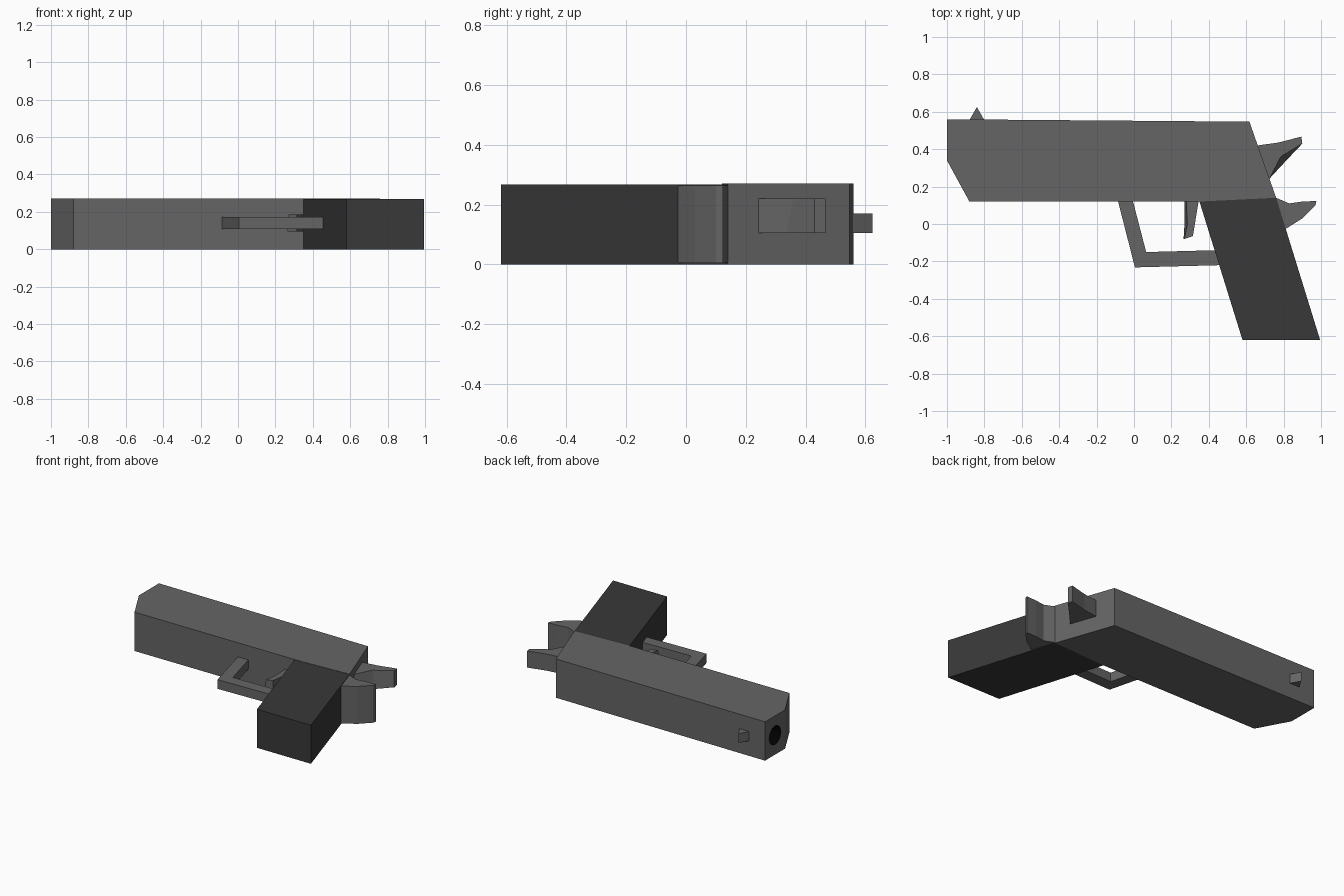
import bpy, bmesh
from math import radians

if "Cube" in bpy.data.objects:
    bpy.data.objects.remove(bpy.data.objects["Cube"])


def material(name, v):
    m = bpy.data.materials.new(name)
    m.diffuse_color = (v, v, v, 1)
    m.use_nodes = True
    m.node_tree.nodes["Principled BSDF"].inputs["Base Color"].default_value = m.diffuse_color
    return m


METAL = material("dark_metal", 0.13)
GRIP = material("grip_black", 0.04)
BLACK = material("bore_black", 0.0)


def prism(name, low, z0, z1, mat, high=None):
    """Loft between a profile at z0 and a matching profile at z1."""
    high = high or low
    bm = bmesh.new()
    a = [bm.verts.new((x, y, z0)) for x, y in low]
    b = [bm.verts.new((x, y, z1)) for x, y in high]
    bm.faces.new(a)
    bm.faces.new(b)
    n = len(a)
    for i in range(n):
        j = (i + 1) % n
        bm.faces.new((a[i], a[j], b[j], b[i]))
    bmesh.ops.recalc_face_normals(bm, faces=bm.faces)
    me = bpy.data.meshes.new(name)
    bm.to_mesh(me)
    bm.free()
    me.materials.append(mat)
    ob = bpy.data.objects.new(name, me)
    bpy.context.collection.objects.link(ob)
    return ob


# Main body with chamfered nose and raked back
slide = prism("slide", [(-1, 0.56), (-1, 0.34), (-0.88, 0.12), (0.35, 0.12),
                        (0.76, 0.14), (0.617, 0.547)], 0, 0.27, METAL)

# Bore cut into the nose
bpy.ops.mesh.primitive_cylinder_add(vertices=12, radius=0.065, depth=0.2,
                                    location=(-1, 0.45, 0.135),
                                    rotation=(0, radians(90), 0))
cutter = bpy.context.object
cutter.name = "bore_cutter"
cutter.data.materials.append(BLACK)
cutter.hide_render = True
cutter.hide_set(True)
mod = slide.modifiers.new("bore", "BOOLEAN")
mod.operation = "DIFFERENCE"
mod.solver = "EXACT"
mod.material_mode = "TRANSFER"
mod.object = cutter

# Slanted grip
prism("grip", [(0.35, 0.12), (0.76, 0.14), (0.995, -0.62), (0.58, -0.62)],
      0, 0.268, GRIP)

# Full-width tang behind the grip
prism("rear_tang", [(0.76, 0.14), (0.83, 0.11), (0.90, 0.12), (0.975, 0.123),
                    (0.97, 0.10), (0.90, 0.03), (0.805, -0.03)],
      0.004, 0.264, METAL)

# Hammer, hollowed towards one side
hammer = [(0.66, 0.42), (0.77, 0.435), (0.895, 0.467), (0.90, 0.43),
          (0.81, 0.335), (0.722, 0.24)]
hollow = hammer[:4] + [(0.785, 0.36), hammer[5]]
prism("hammer", hammer, 0.105, 0.22, METAL, hollow)

# Front sight
prism("front_sight", [(-0.88, 0.555), (-0.84, 0.625), (-0.80, 0.555)],
      0.105, 0.17, METAL)

# Guard loop
prism("trigger_guard", [(-0.085, 0.12), (0.005, -0.232), (0.465, -0.22),
                        (0.445, -0.14), (0.065, -0.15), (-0.005, 0.12)],
      0.108, 0.172, METAL)

# Trigger, leading edge slanted
prism("trigger", [(0.27, 0.12), (0.345, 0.12), (0.315, -0.065), (0.265, -0.08),
                  (0.27, 0.0)], 0.095, 0.185, METAL,
      [(0.28, 0.12), (0.345, 0.12), (0.315, -0.065), (0.27, -0.08),
       (0.285, 0.0)])
